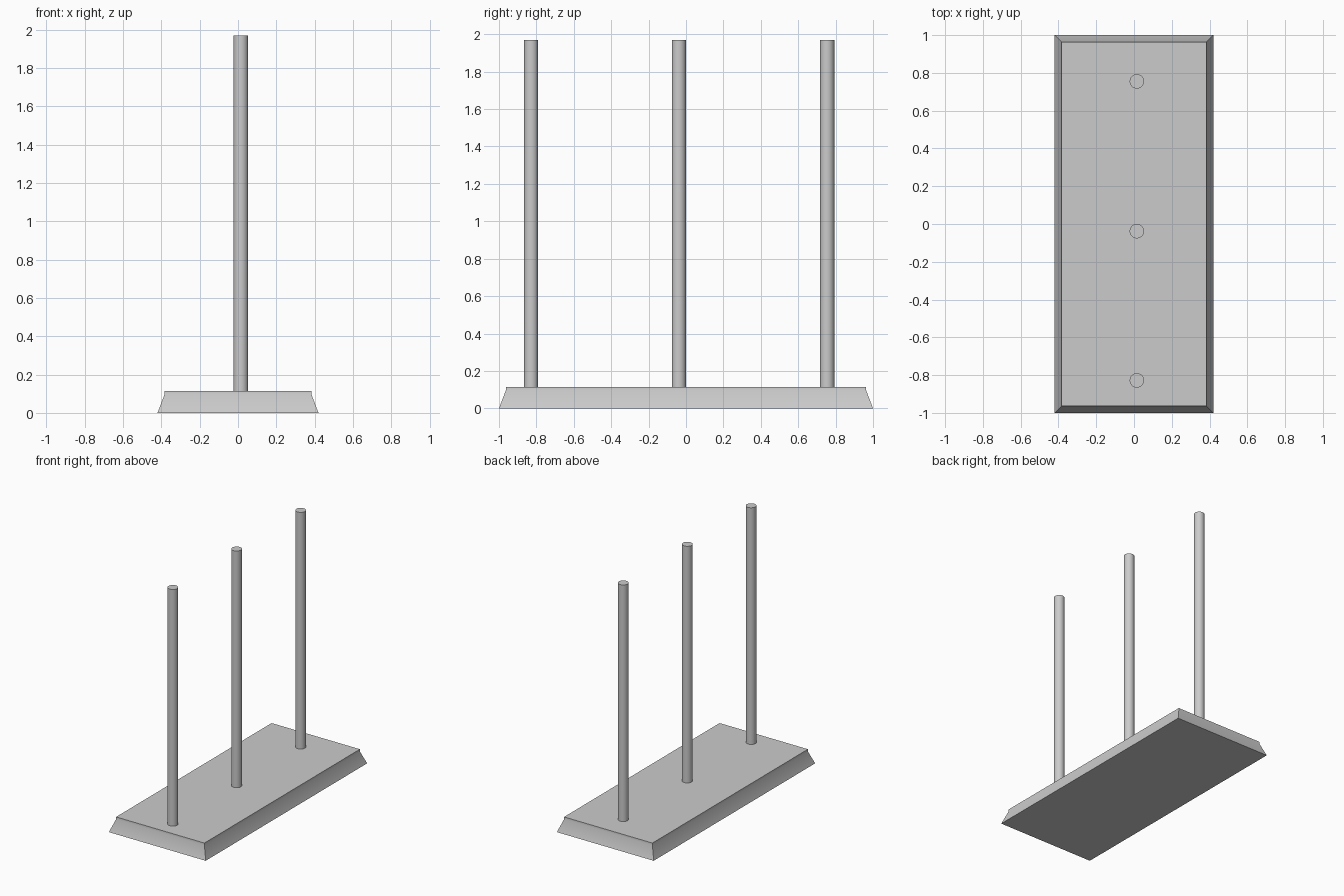
import bpy
import bmesh
import math

cube = bpy.data.objects.get("Cube")
if cube:
    bpy.data.objects.remove(cube, do_unlink=True)

# Single plain grey
grey = bpy.data.materials.new("plain grey")
grey.use_nodes = True
color = (0.6, 0.6, 0.6, 1.0)
grey.diffuse_color = color
grey.node_tree.nodes["Principled BSDF"].inputs["Base Color"].default_value = color


def finish(obj):
    obj.data.materials.append(grey)
    bpy.ops.object.select_all(action="DESELECT")
    obj.select_set(True)
    bpy.context.view_layer.objects.active = obj
    bpy.ops.object.shade_smooth_by_angle(angle=math.radians(30))


# Base: sloped sides rising to a short upright lip
BASE_TOP = 0.115
layers = [(0.42, 1.0, 0.0), (0.383, 0.963, 0.097), (0.383, 0.963, BASE_TOP)]
bm = bmesh.new()
rings = [[bm.verts.new((sx * hx, sy * hy, z))
          for sx, sy in ((-1, -1), (1, -1), (1, 1), (-1, 1))]
         for hx, hy, z in layers]
for low, high in zip(rings, rings[1:]):
    for i in range(4):
        j = (i + 1) % 4
        bm.faces.new((low[i], low[j], high[j], high[i]))
bm.faces.new(rings[0][::-1])
bm.faces.new(rings[-1])
mesh = bpy.data.meshes.new("base")
bm.to_mesh(mesh)
bm.free()
base = bpy.data.objects.new("base", mesh)
bpy.context.collection.objects.link(base)
finish(base)

# Three upright pegs in a row along the base
PEG_TOP = 1.97
for name, y in (("front_peg", -0.828), ("middle_peg", -0.038), ("back_peg", 0.755)):
    bottom = BASE_TOP - 0.02
    bpy.ops.mesh.primitive_cylinder_add(
        vertices=48, radius=0.038, depth=PEG_TOP - bottom,
        location=(0.015, y, (PEG_TOP + bottom) / 2))
    peg = bpy.context.object
    peg.name = name
    finish(peg)
